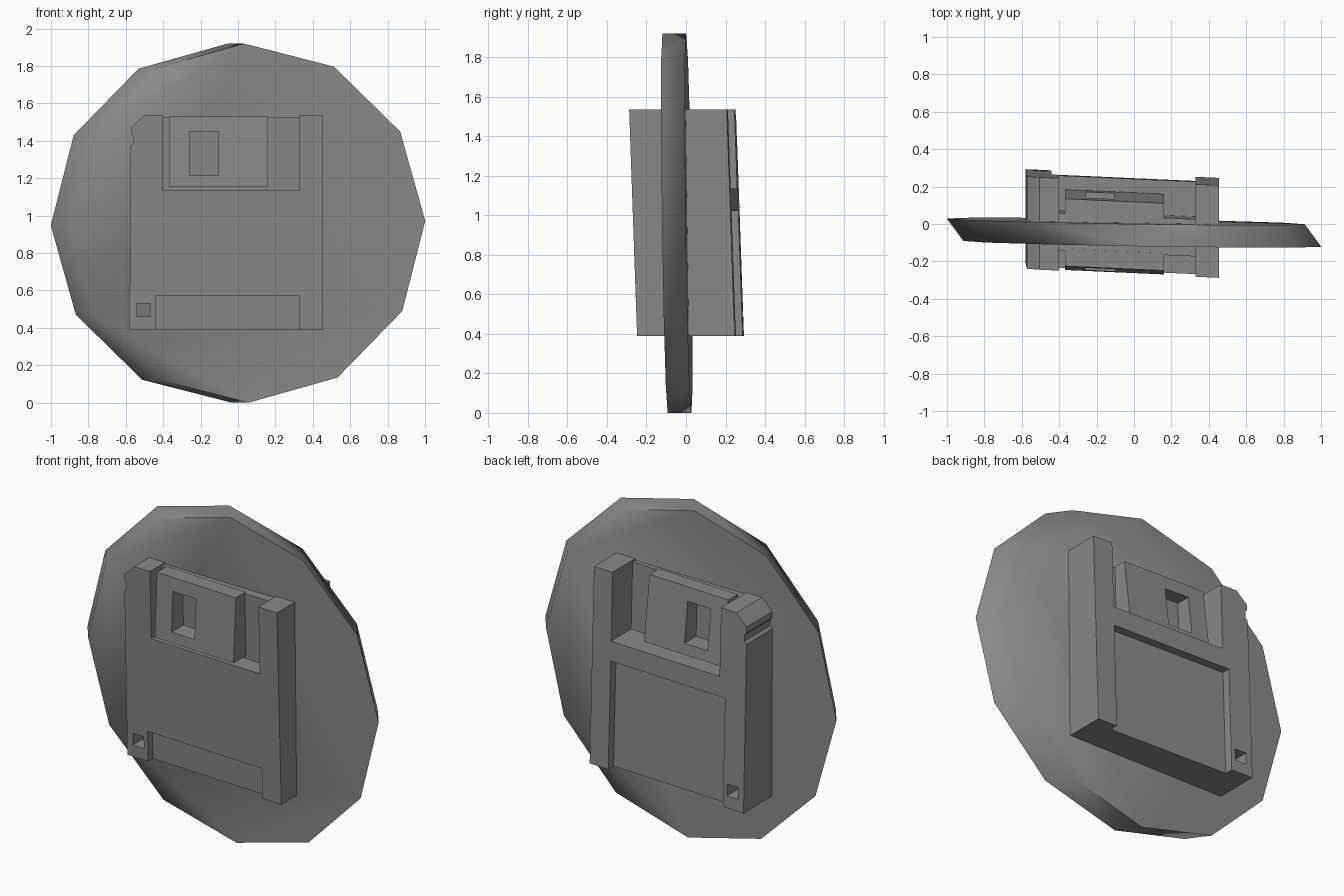
import bpy, bmesh, math

if "Cube" in bpy.data.objects:
    bpy.data.objects.remove(bpy.data.objects["Cube"])

# Single grey finish
grey = bpy.data.materials.new("plain_grey")
grey.use_nodes = True
colour = (0.25, 0.25, 0.25, 1)
grey.diffuse_color = colour
grey.node_tree.nodes["Principled BSDF"].inputs["Base Color"].default_value = colour


def finish(name, bm):
    bmesh.ops.recalc_face_normals(bm, faces=bm.faces)
    mesh = bpy.data.meshes.new(name)
    bm.to_mesh(mesh)
    bm.free()
    mesh.materials.append(grey)
    obj = bpy.data.objects.new(name, mesh)
    bpy.context.collection.objects.link(obj)
    return obj


def loft(name, ring_a, ring_b):
    """Closed solid between two matching rings of points."""
    bm = bmesh.new()
    a = [bm.verts.new(p) for p in ring_a]
    b = [bm.verts.new(p) for p in ring_b]
    bm.faces.new(a)
    bm.faces.new(b)
    for i in range(len(a)):
        j = (i + 1) % len(a)
        bm.faces.new((a[i], a[j], b[j], b[i]))
    return finish(name, bm)


def lean(x, y, z):
    """The whole cartridge is sheared slightly in depth."""
    return (x, y - 0.045 * x - 0.035 * (z - 0.96), z)


def prism(name, outline, y0, y1, slant=0):
    """Extrude an x-z outline in depth; slant tilts the y1 face."""
    return loft(name, [lean(x, y0, z) for x, z in outline],
                [lean(x, y1 + slant * (z - 1.15), z) for x, z in outline])


def rect(x0, x1, z0, z1):
    return [(x0, z0), (x1, z0), (x1, z1), (x0, z1)]


def cut(target, name, outline, y0, y1):
    cutter = prism(name, outline, y0, y1)
    cutter.hide_render = True
    cutter.hide_viewport = True
    mod = target.modifiers.new(name, "BOOLEAN")
    mod.operation = "DIFFERENCE"
    mod.solver = "EXACT"
    mod.object = cutter


# Twelve-sided backing disc with a skewed rim
def disc_ring(cx, cy):
    ring = []
    for i in range(12):
        a = math.radians(30 * i + 0.7)
        x, z = 0.957 * math.cos(a), 0.96 * math.sin(a)
        ring.append((cx + x, cy - 0.016 * x - 0.014 * z, 0.96 + z))
    return ring


disc = loft("backing_disc", disc_ring(0.044, -0.106), disc_ring(-0.044, 0.014))
bpy.context.view_layer.objects.active = disc
disc.select_set(True)
bpy.ops.object.shade_smooth_by_angle(angle=math.radians(65))
disc.select_set(False)

# Cartridge body with a clipped corner and small side notch
half = 0.247
body = prism("cartridge_body", [
    (-0.58, 0.39), (0.455, 0.39), (0.455, 1.535), (-0.505, 1.535),
    (-0.572, 1.47), (-0.572, 1.435), (-0.56, 1.42), (-0.56, 1.385),
    (-0.575, 1.37)], -half, half)

# Shutter bays, label recesses and write-protect hole
bay = rect(-0.40, 0.33, 1.135, 1.7)
cut(body, "front_bay_cutter", bay, -0.4, -0.139)
cut(body, "back_bay_cutter", bay, 0.06, 0.4)
cut(body, "bay_top_cutter", rect(-0.40, 0.33, 1.525, 1.7), -0.4, 0.4)
cut(body, "front_label_cutter", rect(-0.44, 0.33, 0.2, 0.57), -0.4, -half + 0.045)
cut(body, "back_label_cutter", rect(-0.44, 0.33, 0.2, 1.02), half - 0.05, 0.4)
cut(body, "protect_hole_cutter", rect(-0.54, -0.467, 0.46, 0.53), -0.4, 0.4)

# Slanted shutters with a window, one on each side
for side, floor, face, slant in (("front", -0.13, -0.256, 0.09),
                                 ("back", 0.05, 0.175, -0.097)):
    shutter = prism(side + "_shutter", rect(-0.37, 0.16, 1.153, 1.53), floor, face, slant)
    window = rect(-0.26, -0.105, 1.215, 1.45)
    cut(shutter, side + "_window_cutter", window, -0.4, 0.4)
